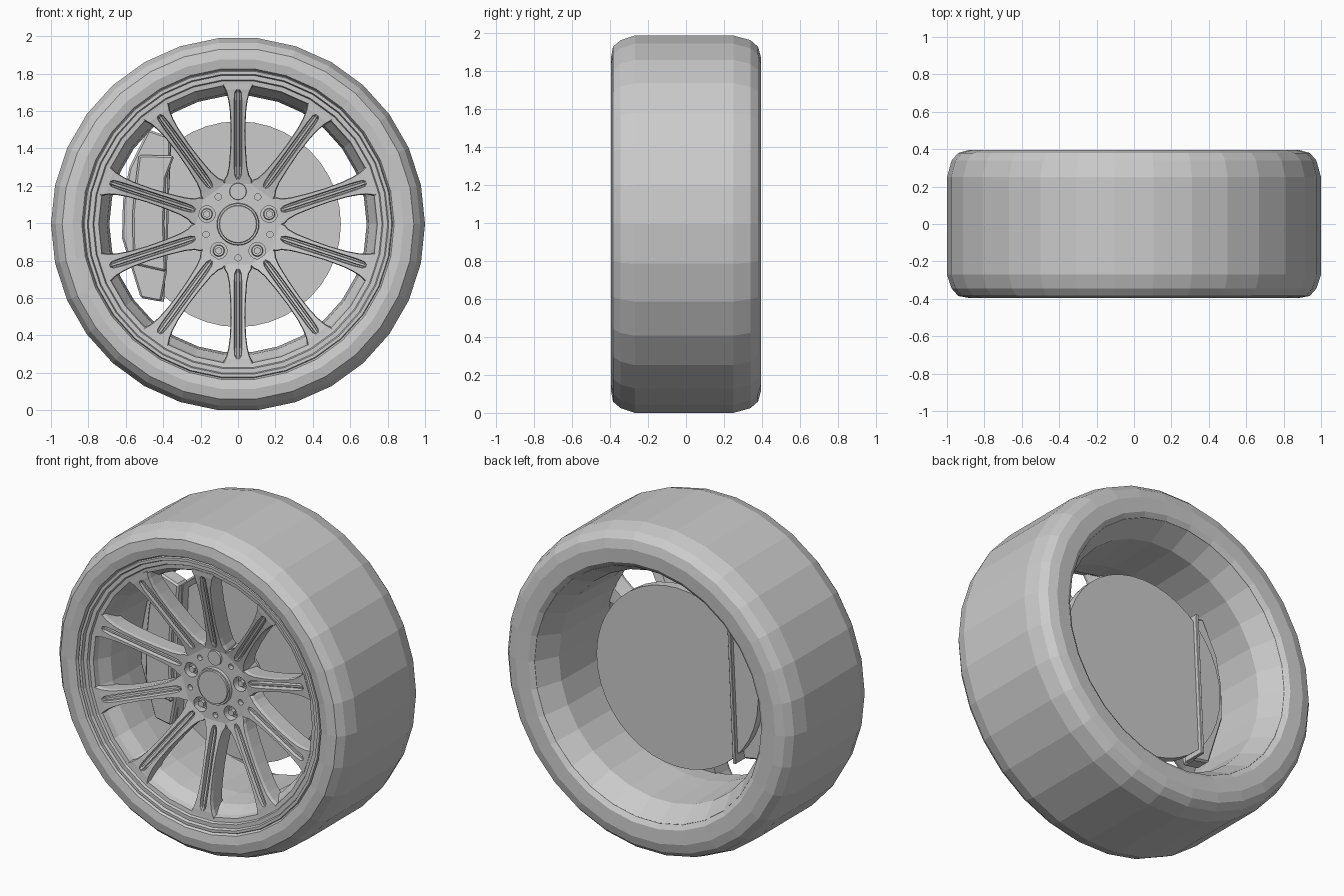
import bpy, bmesh, math
from mathutils import Matrix, Vector

cube = bpy.data.objects.get("Cube")
if cube:
    bpy.data.objects.remove(cube, do_unlink=True)

AXLE = Vector((0, 0, math.cos(math.radians(6))))  # axle height
SEGS = 30

grey = bpy.data.materials.new("plain_grey")
grey.use_nodes = True
colour = (0.6, 0.6, 0.6, 1)
grey.diffuse_color = colour
for node in grey.node_tree.nodes:
    if node.type == 'BSDF_PRINCIPLED':
        node.inputs["Base Color"].default_value = colour


def finish(name, bm):
    bmesh.ops.recalc_face_normals(bm, faces=bm.faces)
    mesh = bpy.data.meshes.new(name)
    bm.to_mesh(mesh)
    bm.free()
    mesh.materials.append(grey)
    ob = bpy.data.objects.new(name, mesh)
    bpy.context.scene.collection.objects.link(ob)
    return ob


def bridge(bm, loops, closed):
    """Join equal vertex loops with quads."""
    pairs = list(zip(loops, loops[1:]))
    if closed:
        pairs.append((loops[-1], loops[0]))
    for a, b in pairs:
        for i in range(len(a)):
            j = (i + 1) % len(a)
            bm.faces.new((a[i], a[j], b[j], b[i]))


def lathe(name, profile, segs=SEGS):
    """Spin a closed (radius, y) profile round the axle."""
    bm = bmesh.new()
    loops = []
    for i in range(segs):
        t = 2 * math.pi * i / segs
        loops.append([bm.verts.new(AXLE + Vector((r * math.cos(t), y, r * math.sin(t))))
                      for r, y in profile])
    bridge(bm, loops, True)
    return finish(name, bm)


def disc(name, r, y0, y1, dist=0, angle=0, segs=24, r_front=None):
    """Cylinder along the axle direction, y0 being its front."""
    bm = bmesh.new()
    front = r if r_front is None else r_front
    bmesh.ops.create_cone(bm, cap_ends=True, segments=segs, radius1=r, radius2=front,
                          depth=y1 - y0, matrix=Matrix.Rotation(math.pi / 2, 4, 'X'))
    t = math.radians(angle)
    offset = Vector((dist * math.cos(t), (y0 + y1) / 2, dist * math.sin(t)))
    bmesh.ops.translate(bm, verts=bm.verts, vec=AXLE + offset)
    return finish(name, bm)


def prism(name, outline, y0, y1, bevel):
    """Extrude an (x, z) outline from y0 to y1 with chamfered edges."""
    bm = bmesh.new()
    loops = [[bm.verts.new((x, y, z)) for x, z in outline] for y in (y0, y1)]
    bridge(bm, loops, False)
    for loop in loops:
        bm.faces.new(loop)
    ob = finish(name, bm)
    mod = ob.modifiers.new("chamfer", 'BEVEL')
    mod.width = bevel
    mod.segments = 1
    return ob


def spoke(name, angle):
    """Loft a section with a ribbed channel outwards from the hub."""
    # radius, half width, front y, channel depth, channel half width
    stations = [(0.215, 0.078, -0.220, 0.0, 0.008), (0.24, 0.074, -0.226, 0.0, 0.008),
                (0.262, 0.060, -0.232, 0.02, 0.018), (0.31, 0.049, -0.245, 0.03, 0.021),
                (0.40, 0.042, -0.27, 0.03, 0.021), (0.50, 0.039, -0.295, 0.03, 0.021),
                (0.60, 0.043, -0.32, 0.03, 0.021), (0.66, 0.051, -0.335, 0.025, 0.021),
                (0.705, 0.063, -0.342, 0.02, 0.018), (0.72, 0.070, -0.345, 0.0, 0.008),
                (0.75, 0.085, -0.347, 0.0, 0.008)]
    bm = bmesh.new()
    loops = []
    for r, w, y, g, c in stations:
        half = [(w * 0.8, y + 0.12), (w, y + 0.02), (w * 0.92, y),
                (c, y), (c * 0.8, y + g), (c * 0.45, y + g), (c * 0.3, y + g * 0.3)]
        section = half + [(-x, d) for x, d in reversed(half)]
        loops.append([bm.verts.new((x, d, r)) for x, d in section])
    bridge(bm, loops, False)
    bm.faces.new(loops[0])
    bm.faces.new(loops[-1])
    turn = Matrix.Rotation(math.radians(90 - angle), 4, 'Y')
    bmesh.ops.transform(bm, verts=bm.verts, matrix=Matrix.Translation(AXLE) @ turn)
    return finish(name, bm)


# Tyre
lathe("tyre", [(0.825, -0.365), (0.835, -0.385), (0.885, -0.395), (0.94, -0.385),
               (0.975, -0.345), (1.0, -0.27), (1.0, 0.25), (0.975, 0.34),
               (0.94, 0.38), (0.885, 0.395), (0.80, 0.39), (0.772, 0.37),
               (0.775, 0.34), (0.80, 0.28), (0.81, -0.30)])

# Rim with stepped front lip, barrel and flared back
lathe("rim", [(0.83, -0.36), (0.822, -0.378), (0.806, -0.378), (0.80, -0.36),
              (0.776, -0.36), (0.77, -0.346), (0.745, -0.343), (0.738, -0.31),
              (0.70, -0.24), (0.688, -0.10), (0.70, 0.235), (0.771, 0.368),
              (0.785, 0.35), (0.80, 0.27), (0.81, -0.30)])

# Ten spokes
for i in range(10):
    spoke(f"spoke_{i + 1}", 90 + 36 * i)

# Hub with bolt pockets and small holes cut in its face
hub = disc("hub", 0.237, -0.22, -0.09, segs=40)
cutters = []
for i in range(5):
    a = 90 + 72 * i
    if i:
        cutters.append(disc("pocket_cutter", 0.044, -0.3, -0.17, 0.175, a))
    cutters.append(disc("hole_cutter", 0.017, -0.3, -0.19, 0.18, a + 36, 12))
for c in cutters:
    c.hide_render = True
    mod = hub.modifiers.new("cut", 'BOOLEAN')
    mod.operation = 'DIFFERENCE'
    mod.solver = 'EXACT'
    mod.object = c
bpy.context.view_layer.update()
cut_mesh = bpy.data.meshes.new_from_object(
    hub.evaluated_get(bpy.context.evaluated_depsgraph_get()))
hub.modifiers.clear()
hub.data = cut_mesh
for c in cutters:
    bpy.data.objects.remove(c, do_unlink=True)

# Wheel bolts, one pocket being covered by a plug
disc("bolt_plug", 0.048, -0.232, -0.2, 0.175, 90, r_front=0.044)
for i in range(1, 5):
    a = 90 + 72 * i
    disc(f"bolt_washer_{i}", 0.032, -0.195, -0.165, 0.175, a, 18, 0.028)
    disc(f"bolt_head_{i}", 0.02, -0.215, -0.19, 0.175, a, 6)

# Centre cap
disc("cap_ring", 0.115, -0.238, -0.21, segs=32, r_front=0.11)
disc("cap_face", 0.104, -0.246, -0.23, segs=32, r_front=0.098)

# Brake disc and its carrier
disc("brake_disc", 0.55, 0.03, 0.085, segs=40)
disc("axle_carrier", 0.14, -0.1, 0.04)

# Brake caliper: body ahead of the disc, raised pad, thin inner wall reaching behind
prism("caliper_body", [(-0.36, 1.46), (-0.48, 1.50), (-0.58, 1.30), (-0.615, 1.12),
                       (-0.62, 0.92), (-0.52, 0.60), (-0.41, 0.58), (-0.38, 0.74)],
      -0.07, 0.025, 0.01)
prism("caliper_pad", [(-0.34, 1.36), (-0.53, 1.365), (-0.545, 1.25), (-0.565, 1.05),
                      (-0.56, 0.78), (-0.385, 0.74), (-0.395, 1.0), (-0.385, 1.24)],
      -0.10, -0.06, 0.01)
prism("caliper_inner_wall", [(-0.355, 1.45), (-0.375, 1.45), (-0.415, 0.58), (-0.395, 0.58)],
      -0.03, 0.11, 0.003)
